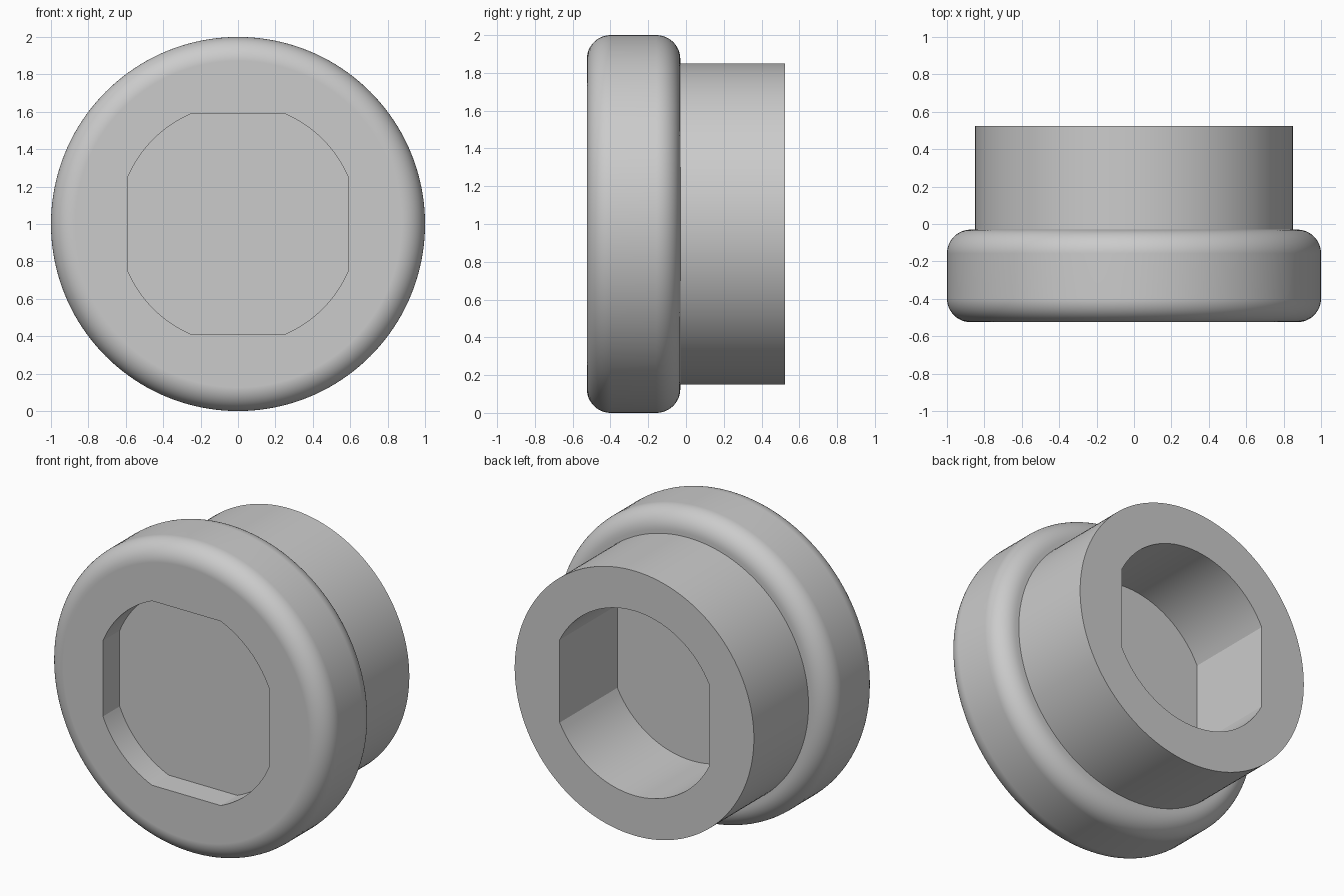
import bpy, bmesh, math

if "Cube" in bpy.data.objects:
    bpy.data.objects.remove(bpy.data.objects["Cube"])

CENTRE_Z = 1.0
SEGMENTS = 160

grey = bpy.data.materials.new("light grey")
grey.diffuse_color = (0.6, 0.6, 0.6, 1)
grey.use_nodes = True
grey.node_tree.nodes["Principled BSDF"].inputs["Base Color"].default_value = grey.diffuse_color


def finish(bm, name):
    bmesh.ops.recalc_face_normals(bm, faces=bm.faces)
    mesh = bpy.data.meshes.new(name)
    bm.to_mesh(mesh)
    bm.free()
    obj = bpy.data.objects.new(name, mesh)
    bpy.context.collection.objects.link(obj)
    mesh.materials.append(grey)
    return obj


def revolve(name, profile):
    """Solid of revolution about the y axis from (radius, y) points."""
    bm = bmesh.new()
    rings = []
    for r, y in profile:
        rings.append([bm.verts.new((r * math.cos(a), y, CENTRE_Z + r * math.sin(a)))
                      for a in (2 * math.pi * i / SEGMENTS for i in range(SEGMENTS))])
    for p, q in zip(rings, rings[1:]):
        for i in range(SEGMENTS):
            j = (i + 1) % SEGMENTS
            bm.faces.new((p[i], p[j], q[j], q[i]))
    bm.faces.new(rings[0])
    bm.faces.new(rings[-1])
    return finish(bm, name)


def flatted_cutter(name, radius, flat, count, y0, y1, steps=32):
    """Prism along y: a circle trimmed by evenly spaced flats."""
    half = math.pi / count - math.acos(flat / radius)
    outline = []
    for k in range(count):
        mid = (k + 0.5) * 2 * math.pi / count
        for s in range(steps + 1):
            a = mid + half * (2 * s / steps - 1)
            outline.append((radius * math.cos(a), radius * math.sin(a)))
    bm = bmesh.new()
    ends = [[bm.verts.new((x, y, CENTRE_Z + z)) for x, z in outline] for y in (y0, y1)]
    bm.faces.new(ends[0])
    bm.faces.new(ends[1])
    for i in range(len(outline)):
        j = (i + 1) % len(outline)
        bm.faces.new((ends[0][i], ends[0][j], ends[1][j], ends[1][i]))
    obj = finish(bm, name)
    obj.hide_render = True
    return obj


# Rounded flange and stepped boss as one turned body
FRONT, STEP, BACK, FILLET = -0.525, -0.03, 0.525, 0.127
quarter = [math.pi / 2 * i / 12 for i in range(13)]
profile = [(1 - FILLET + FILLET * math.sin(t), FRONT + FILLET - FILLET * math.cos(t))
           for t in quarter]
profile += [(1 - FILLET + FILLET * math.cos(t), STEP - FILLET + FILLET * math.sin(t))
            for t in quarter]
profile += [(0.85, STEP), (0.85, BACK)]
body = revolve("flanged_plug", profile)

# Shallow four-flat pocket in front, deep two-flat pocket behind
cutters = [flatted_cutter("front_pocket_cutter", 0.64, 0.592, 4, FRONT - 0.2, FRONT + 0.17),
           flatted_cutter("rear_pocket_cutter", 0.593, 0.53, 2, BACK - 0.585, BACK + 0.2)]

bpy.context.view_layer.objects.active = body
body.select_set(True)
for cutter in cutters:
    mod = body.modifiers.new("pocket", 'BOOLEAN')
    mod.operation = 'DIFFERENCE'
    mod.solver = 'EXACT'
    mod.object = cutter
    bpy.ops.object.modifier_apply(modifier=mod.name)
for cutter in cutters:
    bpy.data.objects.remove(cutter)

# Smooth curved faces, crisp pocket and step edges
bpy.ops.object.shade_smooth_by_angle(angle=math.radians(20))
weighted = body.modifiers.new("weighted normals", 'WEIGHTED_NORMAL')
weighted.keep_sharp = True
